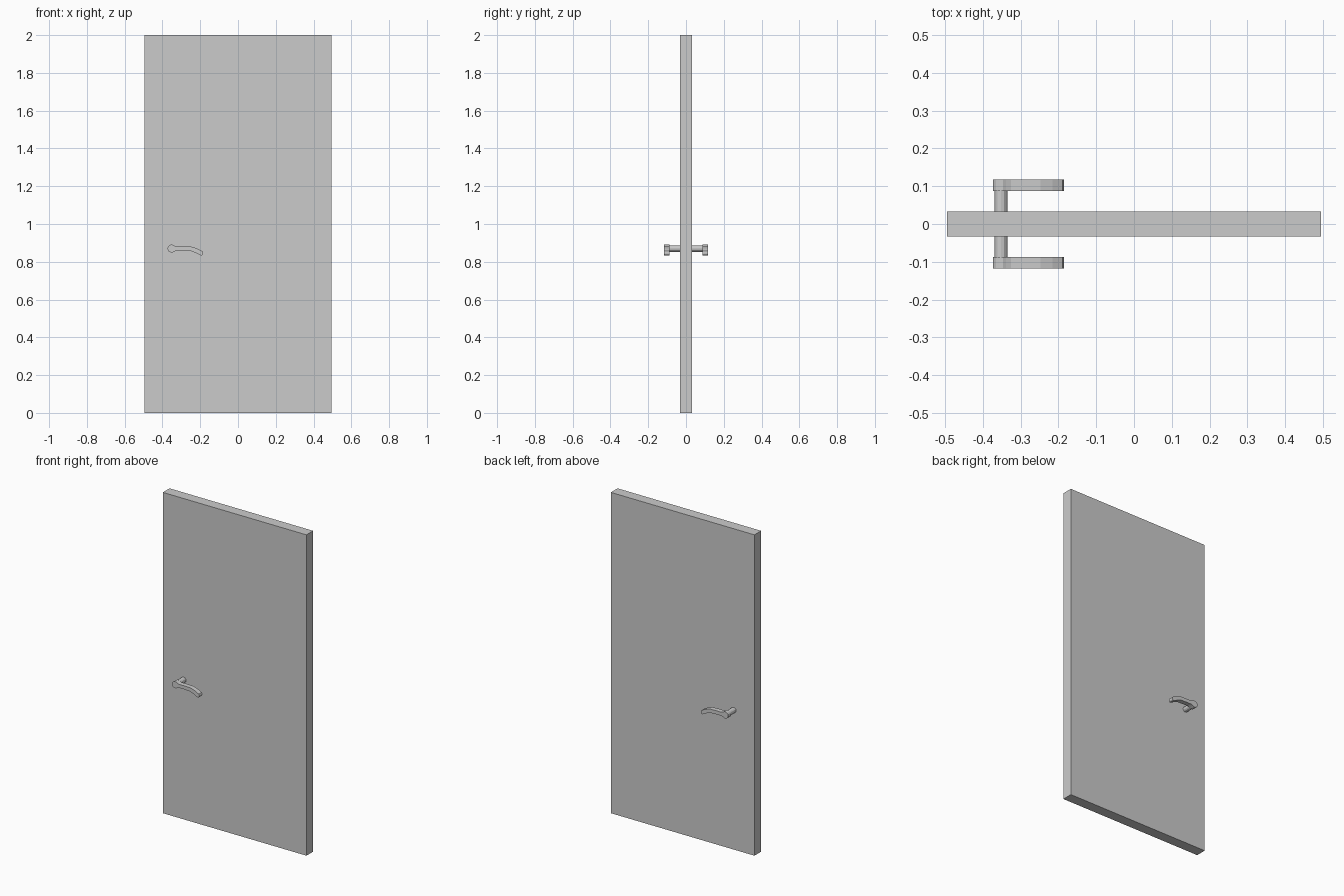
import bpy, bmesh, math

if "Cube" in bpy.data.objects:
    bpy.data.objects.remove(bpy.data.objects["Cube"])

PX, PZ = -0.352, 0.87   # handle pivot


def finish(bm, name):
    bmesh.ops.recalc_face_normals(bm, faces=bm.faces)
    me = bpy.data.meshes.new(name)
    bm.to_mesh(me)
    bm.free()
    ob = bpy.data.objects.new(name, me)
    bpy.context.collection.objects.link(ob)
    return ob


def prism(name, profile, y0, y1):
    """Extrude an x-z outline from y0 to y1."""
    bm = bmesh.new()
    face = bm.faces.new([bm.verts.new((x, y0, z)) for x, z in profile])
    geom = bmesh.ops.extrude_face_region(bm, geom=[face])["geom"]
    verts = [g for g in geom if isinstance(g, bmesh.types.BMVert)]
    bmesh.ops.translate(bm, verts=verts, vec=(0, y1 - y0, 0))
    return finish(bm, name)


def arc(r, a0, a1, n):
    return [(PX + r * math.cos(math.radians(a0 + (a1 - a0) * i / n)),
             PZ + r * math.sin(math.radians(a0 + (a1 - a0) * i / n)))
            for i in range(n + 1)]


# door slab
prism("door_panel", [(-0.495, 0), (0.495, 0), (0.495, 2), (-0.495, 2)], -0.033, 0.033)

# lever outline: round boss, slim neck, drooping rounded tip
lever = arc(0.021, 50, 310, 10) + [
    (-0.325, 0.859), (-0.29, 0.859), (-0.25, 0.857), (-0.222, 0.847),
    (-0.198, 0.834), (-0.191, 0.834), (-0.186, 0.840), (-0.185, 0.848),
    (-0.189, 0.856), (-0.215, 0.870), (-0.247, 0.880), (-0.29, 0.881), (-0.325, 0.881)]
shaft = arc(0.017, 0, 330, 11)

# a handle on each face of the door
for side, s in (("front", -1), ("back", 1)):
    prism(side + "_handle_shaft", shaft, s * 0.033, s * 0.088)
    prism(side + "_handle_lever", lever, s * 0.087, s * 0.117)
